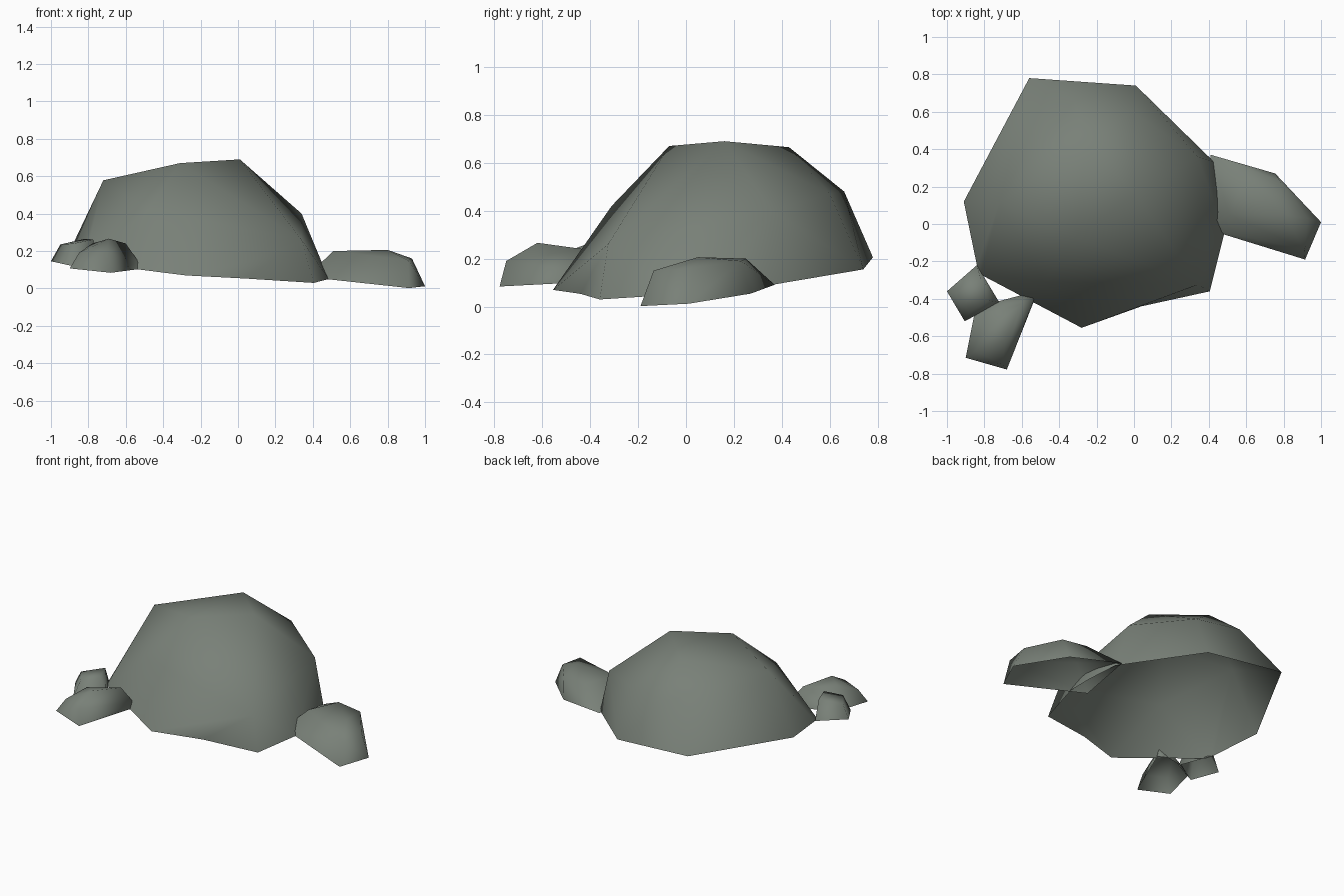
import bpy, bmesh
from mathutils import Vector

if "Cube" in bpy.data.objects:
    bpy.data.objects.remove(bpy.data.objects["Cube"])

stone = bpy.data.materials.new("grey_green_stone")
stone.diffuse_color = (0.19, 0.217, 0.187, 1)
stone.use_nodes = True
stone.node_tree.nodes["Principled BSDF"].inputs["Base Color"].default_value = stone.diffuse_color


def slope(x, y):
    """Height of the tilted plane on which every rock lies."""
    return 0.0934 - 0.0824 * x + 0.0845 * y


def rock(name, base, top, dent=None):
    """Convex stone shell, open underneath, from a foot outline and upper corners.
    dent: a foot point that is pushed slightly inwards."""
    bm = bmesh.new()
    for p in [(x, y, slope(x, y)) for x, y in base] + top:
        bm.verts.new(p)
    res = bmesh.ops.convex_hull(bm, input=bm.verts[:])
    inner = {g for g in res["geom_interior"] + res["geom_unused"]
             if isinstance(g, bmesh.types.BMVert)}
    bmesh.ops.delete(bm, geom=list(inner), context='VERTS')
    bmesh.ops.recalc_face_normals(bm, faces=bm.faces[:])
    under = [f for f in bm.faces
             if all(abs(v.co.z - slope(v.co.x, v.co.y)) < 0.004 for v in f.verts)]
    bmesh.ops.delete(bm, geom=under, context='FACES')
    if dent:
        target = Vector((*dent, slope(*dent)))
        rim = [e for e in bm.edges if e.is_boundary]
        edge = min(rim, key=lambda e: ((e.verts[0].co + e.verts[1].co) / 2 - target).length)
        far = next(v for v in edge.link_faces[0].verts if v not in edge.verts)
        _, mid = bmesh.utils.edge_split(edge, edge.verts[0], 0.5)
        bmesh.utils.face_split(mid.link_faces[0], mid, far)
        mid.co = target
    for f in bm.faces:
        f.smooth = True
    me = bpy.data.meshes.new(name)
    bm.to_mesh(me)
    bm.free()
    me.materials.append(stone)
    ob = bpy.data.objects.new(name, me)
    bpy.context.collection.objects.link(ob)
    return ob


# Large boulder
rock("large_boulder",
     [(-0.56, 0.78), (0.01, 0.74), (0.43, 0.33), (0.47, 0.12), (0.485, -0.04),
      (0.405, -0.36), (-0.28, -0.555), (-0.82, -0.27),
      (-0.84, -0.22), (-0.91, 0.12)],
     [(0.01, 0.16, 0.69), (-0.31, -0.07, 0.67), (-0.26, 0.43, 0.665),
      (-0.72, 0.11, 0.578), (-0.32, 0.66, 0.48), (-0.01, 0.60, 0.47),
      (0.34, 0.36, 0.40), (0.34, -0.325, 0.26), (-0.48, -0.31, 0.42)],
     dent=(0.04, -0.44))

# Low rock on the right, running into the boulder
rock("right_rock",
     [(0.41, 0.37), (0.755, 0.27), (1.0, 0.01), (0.915, -0.19), (0.365, -0.02)],
     [(0.51, 0.05, 0.20), (0.60, 0.25, 0.20), (0.78, 0.23, 0.19),
      (0.80, 0.05, 0.206), (0.93, 0.03, 0.16), (0.91, -0.135, 0.15)])

# Two small stones at the front left
rock("front_left_stone",
     [(-0.855, -0.49), (-0.90, -0.715), (-0.68, -0.778), (-0.53, -0.40),
      (-0.60, -0.38), (-0.75, -0.42)],
     [(-0.85, -0.68, 0.19), (-0.70, -0.75, 0.19), (-0.69, -0.62, 0.266),
      (-0.78, -0.55, 0.24), (-0.60, -0.43, 0.24), (-0.53, -0.39, 0.14)])

rock("left_pebble",
     [(-1.0, -0.36), (-0.84, -0.22), (-0.72, -0.42), (-0.905, -0.52)],
     [(-0.95, -0.37, 0.235), (-0.82, -0.29, 0.265), (-0.775, -0.41, 0.262),
      (-0.88, -0.47, 0.24)])
